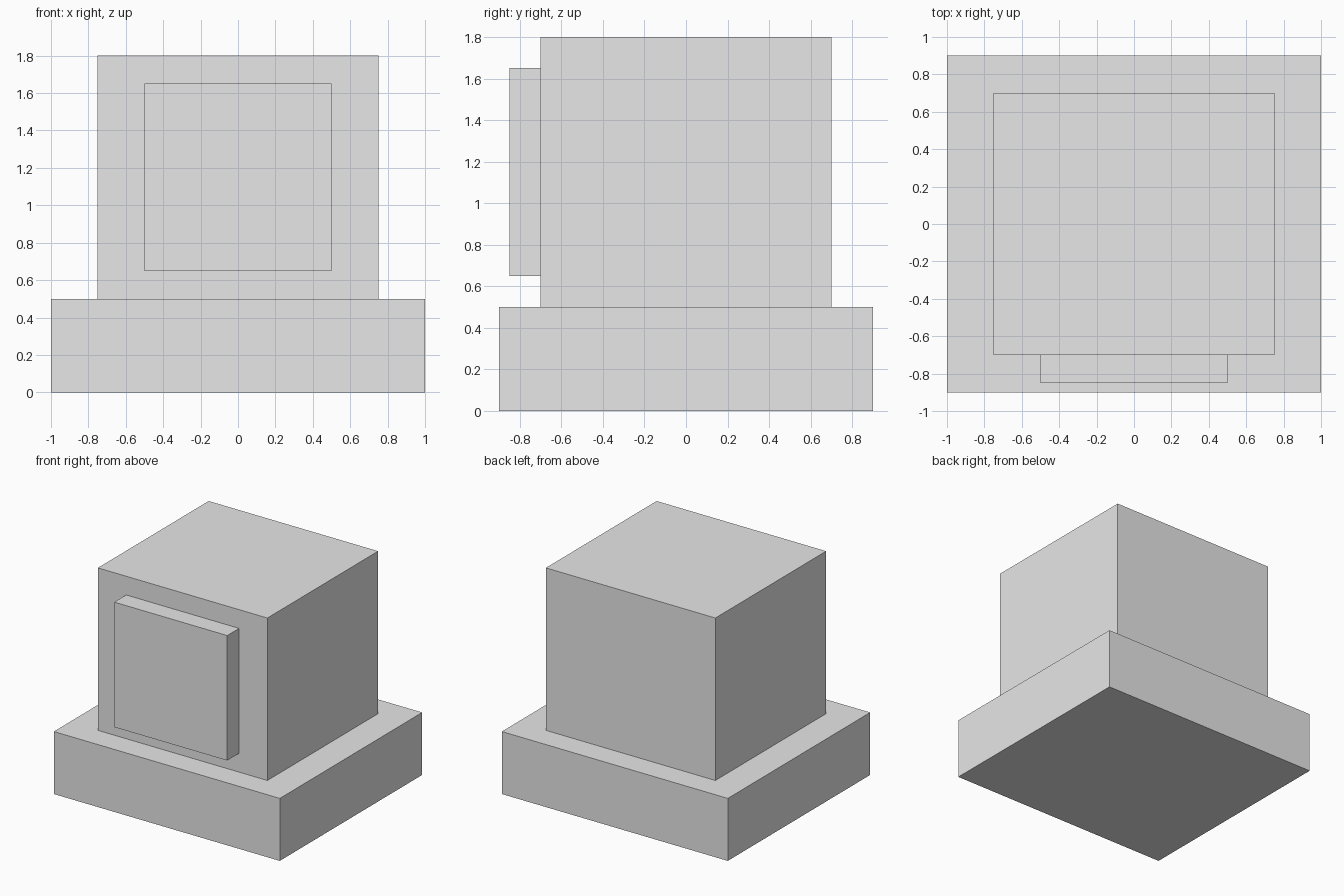
import bpy

# Remove the default cube
default = bpy.data.objects.get("Cube")
if default:
    bpy.data.objects.remove(default, do_unlink=True)

# Single light grey material
GREY = (0.8, 0.8, 0.8, 1.0)
grey = bpy.data.materials.new("light_grey")
grey.use_nodes = True
grey.diffuse_color = GREY
grey.node_tree.nodes["Principled BSDF"].inputs["Base Color"].default_value = GREY


def add_box(name, low, high):
    """Add a flat-shaded box spanning two opposite corners."""
    centre = [(a + b) / 2 for a, b in zip(low, high)]
    bpy.ops.mesh.primitive_cube_add(size=1, location=centre)
    box = bpy.context.object
    box.name = box.data.name = name
    box.scale = [b - a for a, b in zip(low, high)]
    bpy.ops.object.transform_apply(location=False, rotation=False, scale=True)
    box.data.materials.append(grey)
    return box


# Wide plinth, main block on top of it, raised panel on the front
add_box("base", (-1, -0.9, 0), (1, 0.9, 0.5))
add_box("body", (-0.75, -0.7, 0.5), (0.75, 0.7, 1.8))
add_box("front_panel", (-0.5, -0.85, 0.65), (0.5, -0.7, 1.65))
